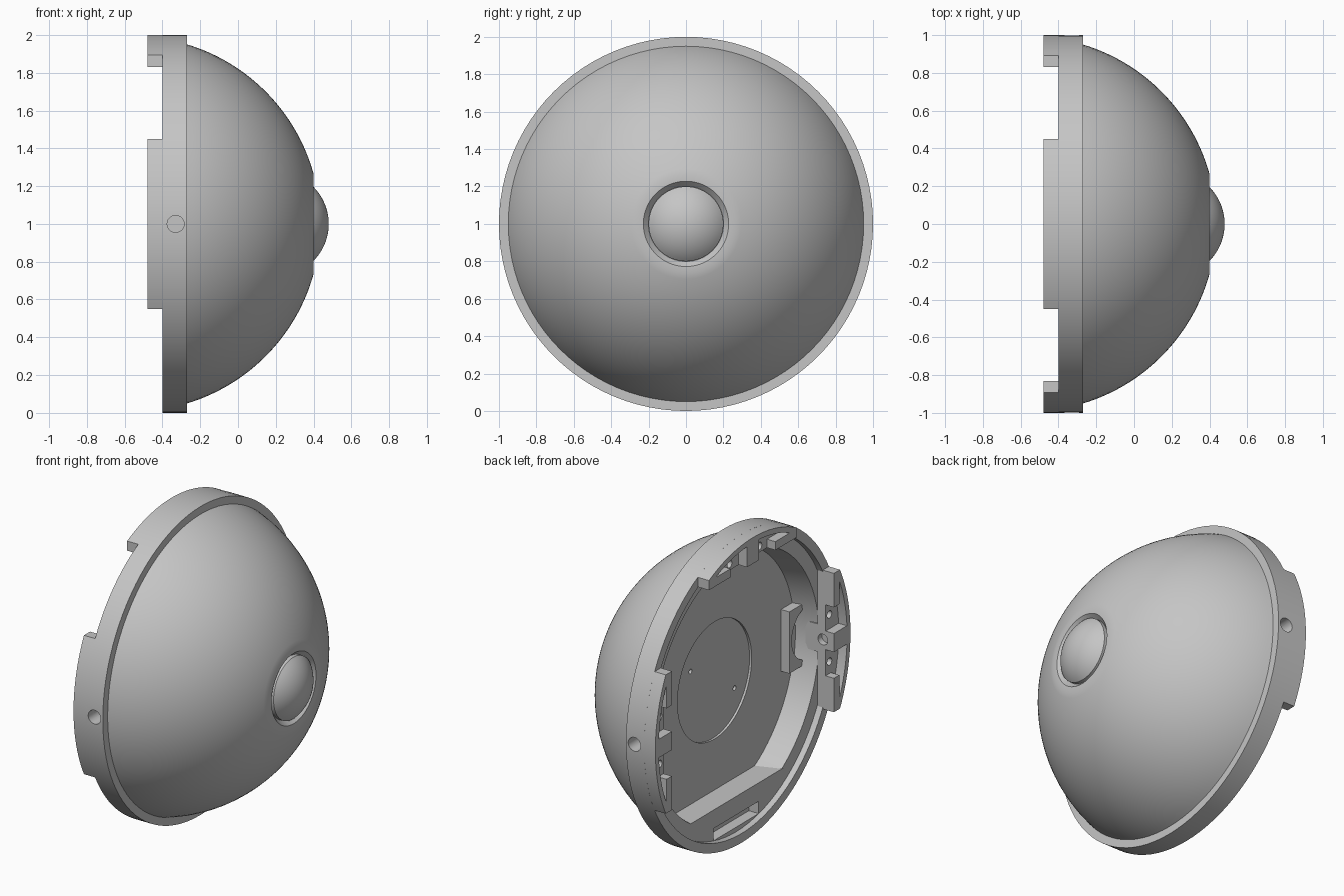
import bpy, bmesh
from math import sin, cos, asin, atan2, pi, hypot
from mathutils import Vector, Matrix

if "Cube" in bpy.data.objects:
    bpy.data.objects.remove(bpy.data.objects["Cube"], do_unlink=True)

grey = bpy.data.materials.new("light_grey")
grey.use_nodes = True
colour = (0.56, 0.56, 0.56, 1)
grey.diffuse_color = colour
grey.node_tree.nodes["Principled BSDF"].inputs["Base Color"].default_value = colour

CENTRE = Vector((0, 0, 1))
BACK, RIM, STEP, FLOOR = -0.48, -0.40, -0.36, -0.205
SIDES = {"left": 0, "upper": pi / 2, "right": pi}
BOTTOM = 3 * pi / 2


def finish(name, bm):
    bmesh.ops.recalc_face_normals(bm, faces=bm.faces)
    mesh = bpy.data.meshes.new(name)
    bm.to_mesh(mesh)
    bm.free()
    mesh.materials.append(grey)
    obj = bpy.data.objects.new(name, mesh)
    bpy.context.collection.objects.link(obj)
    return obj


def lathe(name, profile, steps=96):
    """Turn (x, radius) points around the x axis."""
    bm = bmesh.new()
    verts = [bm.verts.new((x, r, 0)) for x, r in profile]
    edges = [bm.edges.new(pair) for pair in zip(verts, verts[1:])]
    bmesh.ops.spin(bm, geom=verts + edges, cent=(0, 0, 0), axis=(1, 0, 0),
                   angle=2 * pi, steps=steps)
    bmesh.ops.remove_doubles(bm, verts=bm.verts, dist=1e-4)
    bmesh.ops.translate(bm, verts=bm.verts, vec=CENTRE)
    return finish(name, bm)


def prism(name, outline, x0, x1, angle):
    """Closed solid from (radial, sideways) points between two x planes, turned to an angle."""
    bm = bmesh.new()
    low, high = ([bm.verts.new((x, r, t)) for r, t in outline] for x in (x0, x1))
    bm.faces.new(low)
    bm.faces.new(high)
    for i in range(len(low)):
        bm.faces.new((low[i - 1], low[i], high[i], high[i - 1]))
    bm.transform(Matrix.Translation(CENTRE) @ Matrix.Rotation(angle, 4, 'X'))
    return finish(name, bm)


def arc_outline(radius, chord, t0, t1, steps=16):
    a0, a1 = asin(t0 / radius), asin(t1 / radius)
    angles = [a0 + (a1 - a0) * i / steps for i in range(steps + 1)]
    return [(chord, t0)] + [(radius * cos(a), radius * sin(a)) for a in angles] + [(chord, t1)]


def box_outline(r0, r1, t0, t1):
    return [(r0, t0), (r1, t0), (r1, t1), (r0, t1)]


def disc_outline(r, t, radius, steps=24):
    return [(r + radius * cos(2 * pi * i / steps), t + radius * sin(2 * pi * i / steps))
            for i in range(steps)]


def radial_hole(angle, x, r0, r1, radius):
    """Round cutter pointing outwards through the rim."""
    bm = bmesh.new()
    bmesh.ops.create_cone(bm, cap_ends=True, segments=24, radius1=radius, radius2=radius,
                          depth=r1 - r0)
    bm.transform(Matrix.Translation(CENTRE) @ Matrix.Rotation(angle, 4, 'X')
                 @ Matrix.Translation((x, (r0 + r1) / 2, 0)) @ Matrix.Rotation(pi / 2, 4, 'X'))
    return finish("hole_cutter", bm)


def outer_hole(angle):
    return radial_hole(angle, -0.33, 0.88, 1.1, 0.045)


def inner_hole(angle):
    return radial_hole(angle, -0.40, 0.75, 0.87, 0.035)


def cut(obj, *cutters):
    for cutter in cutters:
        mod = obj.modifiers.new("cut", 'BOOLEAN')
        mod.operation, mod.solver, mod.object = 'DIFFERENCE', 'EXACT', cutter
        bpy.context.view_layer.objects.active = obj
        bpy.ops.object.modifier_apply(modifier=mod.name)
        bpy.data.objects.remove(cutter, do_unlink=True)


# Domed housing with rim, stepped hollow back and conical lens seat
dome_centre = -0.558
edge, seat = (-0.27, 0.95), (0.40, 0.265)
a0, a1 = (atan2(r, x - dome_centre) for x, r in (seat, edge))
r0, r1 = (hypot(r, x - dome_centre) for x, r in (seat, edge))
dome = []
for i in range(33):
    f = i / 32
    a, rad = a0 + (a1 - a0) * f, r0 + (r1 - r0) * f
    dome.append((dome_centre + rad * cos(a), rad * sin(a)))
housing = lathe("housing", [(0.37, 0), (0.37, 0.201), (0.40, 0.228)] + dome + [
    (-0.27, 1), (RIM, 1), (RIM, 0.94), (STEP, 0.94), (STEP, 0.85),
    (FLOOR, 0.82), (FLOOR, 0.38), (FLOOR + 0.015, 0.38), (FLOOR + 0.015, 0)])

# Lens bulging from the seat
ball, ball_x = 0.278, 0.202
rim_angle = asin(0.2 / ball)
lens = lathe("lens", [(0.365, 0), (0.365, 0.2)] + [
    (ball_x + ball * cos(rim_angle * (1 - i / 12)), ball * sin(rim_angle * (1 - i / 12)))
    for i in range(13)], 64)

# Floor screw holes, rim holes and bottom slot
slot = box_outline(0.83, 0.91, -0.23, 0.23)
for angle in (0, pi):
    cut(housing, outer_hole(angle),
        prism("c", disc_outline(0.226, 0.14, 0.015), FLOOR - 0.05, FLOOR + 0.06, angle))
cut(housing, prism("c", slot, -0.5, -0.29, BOTTOM))

# Three mounting tabs with split pockets, open notches and screw holes
parts = [housing, lens]
for side, angle in SIDES.items():
    tab = prism(side + "_tab", arc_outline(0.9995, 0.83, -0.45, 0.45, 28), BACK, STEP - 0.001, angle)
    for s in (-1, 1):
        p0, p1 = sorted((s * 0.06, s * 0.37))
        n0, n1 = sorted((s * 0.06, s * 0.23))
        cut(tab, prism("c", arc_outline(0.965, 0.885, p0, p1), BACK - 0.1, BACK + 0.06, angle),
            prism("c", box_outline(0.8, 0.9, n0, n1), BACK - 0.1, BACK + 0.06, angle),
            prism("c", disc_outline(0.87, s * 0.153, 0.024), BACK - 0.1, STEP + 0.1, angle))
    parts.append(tab)
    if side == "upper":
        continue
    cut(tab, outer_hole(angle), inner_hole(angle))

    # Pin block and pocketed floor plate on each side
    block = prism(side + "_pin_block", box_outline(0.832, 0.95, -0.09, 0.09), STEP - 0.02, -0.275, angle)
    cut(block, outer_hole(angle), inner_hole(angle))
    plate = prism(side + "_floor_plate", box_outline(0.68, 0.87, -0.2, 0.2),
                  FLOOR - 0.06, FLOOR + 0.01, angle)
    cut(plate, prism("c", disc_outline(0.88, 0, 0.175, 48), FLOOR - 0.2, FLOOR - 0.005, angle))
    parts += [block, plate]

# Flat block across the bottom of the hollow
bottom = prism("bottom_block", arc_outline(0.86, 0.71, -0.48, 0.48, 24), STEP - 0.001, FLOOR + 0.01, BOTTOM)
cut(bottom, prism("c", slot, -0.5, -0.29, BOTTOM))
parts.append(bottom)

# Smooth round surfaces, crisp edges
bpy.ops.object.select_all(action='DESELECT')
for obj in parts:
    obj.select_set(True)
bpy.context.view_layer.objects.active = housing
bpy.ops.object.shade_smooth_by_angle(angle=pi / 6)
